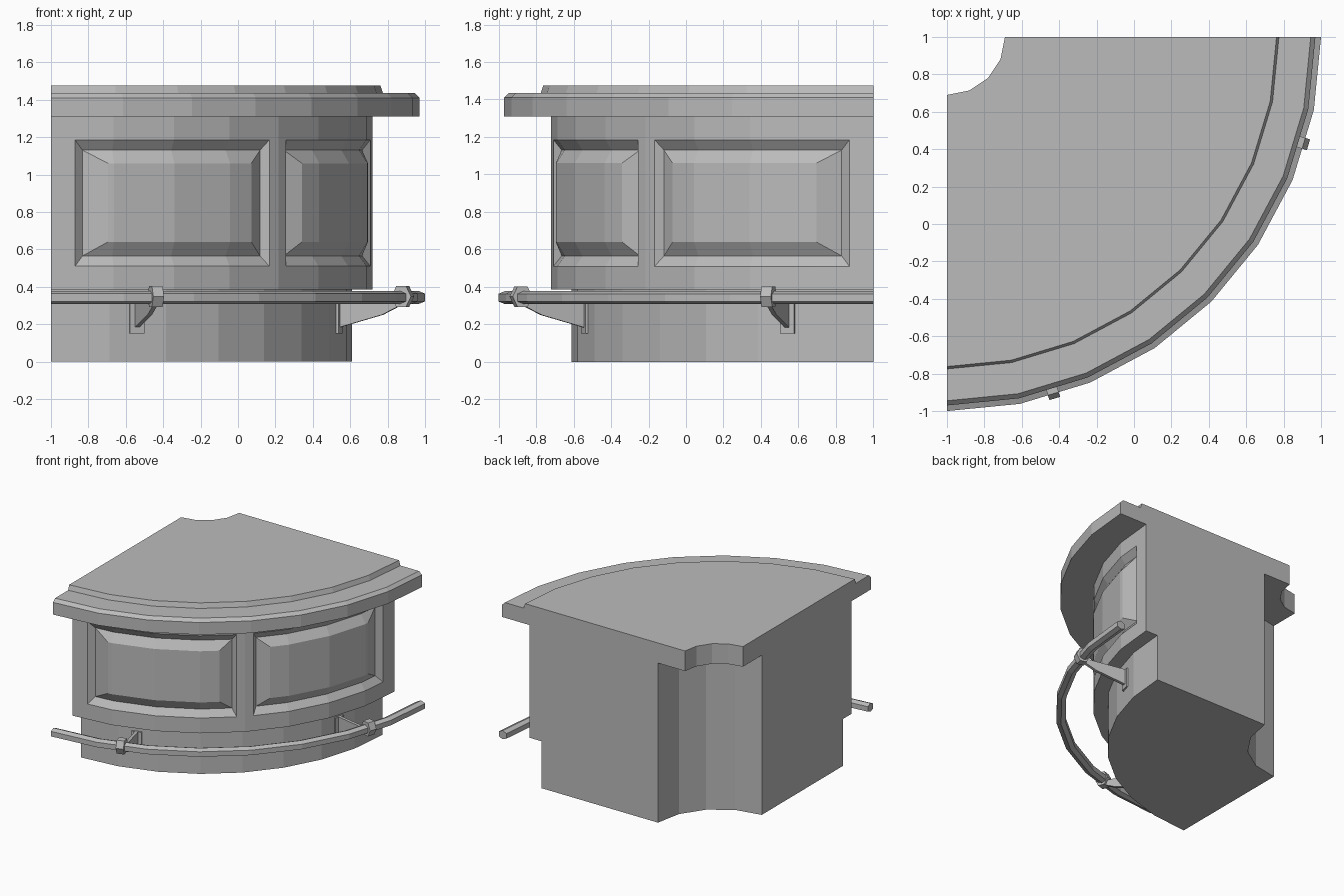
import bpy, bmesh
from math import radians, sin, cos
from mathutils import Vector

if "Cube" in bpy.data.objects:
    bpy.data.objects.remove(bpy.data.objects["Cube"])

grey = bpy.data.materials.new("plain grey")
grey.use_nodes = True
grey.diffuse_color = (0.5, 0.5, 0.5, 1)
grey.node_tree.nodes["Principled BSDF"].inputs["Base Color"].default_value = (0.5, 0.5, 0.5, 1)

STEP = 11.25   # degrees per facet of the outer curve
SEGMENTS = 8


def arc_point(r, angle, z):
    """Point on the faceted quarter circle around the inner corner."""
    step = STEP * 2 if r < 1 else STEP
    off = angle % step - step / 2
    r *= cos(radians(step / 2)) / cos(radians(off))
    a = radians(angle)
    return Vector((-1 + r * sin(a), 1 - r * cos(a), z))


def add_face(bm, points):
    return bm.faces.new([bm.verts.new(p) for p in points])


def sweep(bm, profile, closed=True):
    """Turn an (r, z) profile through the quarter circle and cap its ends."""
    edges = list(zip(profile, profile[1:] + profile[:1]))
    for (r0, z0), (r1, z1) in edges if closed else edges[:-1]:
        for i in range(SEGMENTS):
            a, b = i * STEP, (i + 1) * STEP
            add_face(bm, [arc_point(r0, a, z0), arc_point(r0, b, z0),
                          arc_point(r1, b, z1), arc_point(r1, a, z1)])
    for a in (0, SEGMENTS * STEP):
        add_face(bm, [arc_point(r, a, z) for r, z in profile])


def finish(bm, name):
    bmesh.ops.remove_doubles(bm, verts=bm.verts, dist=0.0005)
    bmesh.ops.recalc_face_normals(bm, faces=bm.faces)
    mesh = bpy.data.meshes.new(name)
    bm.to_mesh(mesh)
    bm.free()
    mesh.materials.append(grey)
    obj = bpy.data.objects.new(name, mesh)
    bpy.context.collection.objects.link(obj)
    return obj


def panel_wall(bm, mirrored):
    """One half of the curved front with its recessed, raised-field panel."""
    # start angle, end angle, bottom, top, radius of each nested frame
    frames = [(0, 45, 0.385, 1.31, 1.72), (4.3, 42.9, 0.51, 1.185, 1.72),
              (5.8, 41.9, 0.565, 1.13, 1.68), (10.2, 38.6, 0.64, 1.06, 1.725)]
    rings = []
    for start, end, low, high, r in frames:
        angles = [start] + [STEP * k for k in (1, 2, 3)] + [end]
        if mirrored:
            angles = [90 - a for a in angles]
        rings.append([arc_point(r, a, low) for a in angles] +
                     [arc_point(r, a, high) for a in reversed(angles)])
    n = len(rings[0])
    for outer, inner in zip(rings, rings[1:]):
        for i in range(n):
            j = (i + 1) % n
            add_face(bm, [outer[i], outer[j], inner[j], inner[i]])
    field = rings[-1]
    for i in range(n // 2 - 1):
        add_face(bm, [field[i], field[i + 1], field[n - 2 - i], field[n - 1 - i]])


def local_prism(name, angle, profile, width):
    """Extrude an (r, z) outline along the tangent at the given angle."""
    a = radians(angle)
    out = Vector((sin(a), -cos(a), 0))
    side = Vector((cos(a), sin(a), 0)) * width / 2
    base = [Vector((-1, 1, z)) + out * r for r, z in profile]
    bm = bmesh.new()
    n = len(base)
    add_face(bm, [p - side for p in base])
    add_face(bm, [p + side for p in base])
    for i in range(n):
        p, q = base[i], base[(i + 1) % n]
        add_face(bm, [p - side, q - side, q + side, p + side])
    return finish(bm, name)


# Cabinet: plinth, body, scooped back corner and panelled front
bm = bmesh.new()
sweep(bm, [(1.72, 1.31), (0.555, 1.31), (0.555, 0), (1.61, 0),
           (1.61, 0.385), (1.72, 0.385)], closed=False)
for mirrored in (False, True):
    panel_wall(bm, mirrored)
finish(bm, "cabinet")

# Counter top with bevelled lip and raised centre
bm = bmesh.new()
sweep(bm, [(0.31, 1.31), (1.97, 1.31), (1.97, 1.41), (1.945, 1.435),
           (1.775, 1.435), (1.762, 1.475), (0.31, 1.475)])
finish(bm, "counter_top")

# Foot rail with six sides
bm = bmesh.new()
sweep(bm, [(2.0, 0.322), (2.0, 0.363), (1.965, 0.378),
           (1.93, 0.363), (1.93, 0.322), (1.965, 0.308)])
finish(bm, "foot_rail")

# Rail brackets: wall plate, tapered arm and collar
for label, angle in (("front", 16.6), ("side", 73.4)):
    local_prism(label + "_bracket_plate", angle,
                [(1.59, 0.15), (1.615, 0.15), (1.615, 0.31), (1.59, 0.31)], 0.08)
    local_prism(label + "_bracket_arm", angle,
                [(1.6, 0.31), (1.6, 0.18), (1.85, 0.25), (1.94, 0.295), (1.94, 0.33)], 0.025)
    local_prism(label + "_rail_collar", angle,
                [(2.017, 0.348), (1.99, 0.403), (1.935, 0.403),
                 (1.908, 0.348), (1.935, 0.293), (1.99, 0.293)], 0.06)
